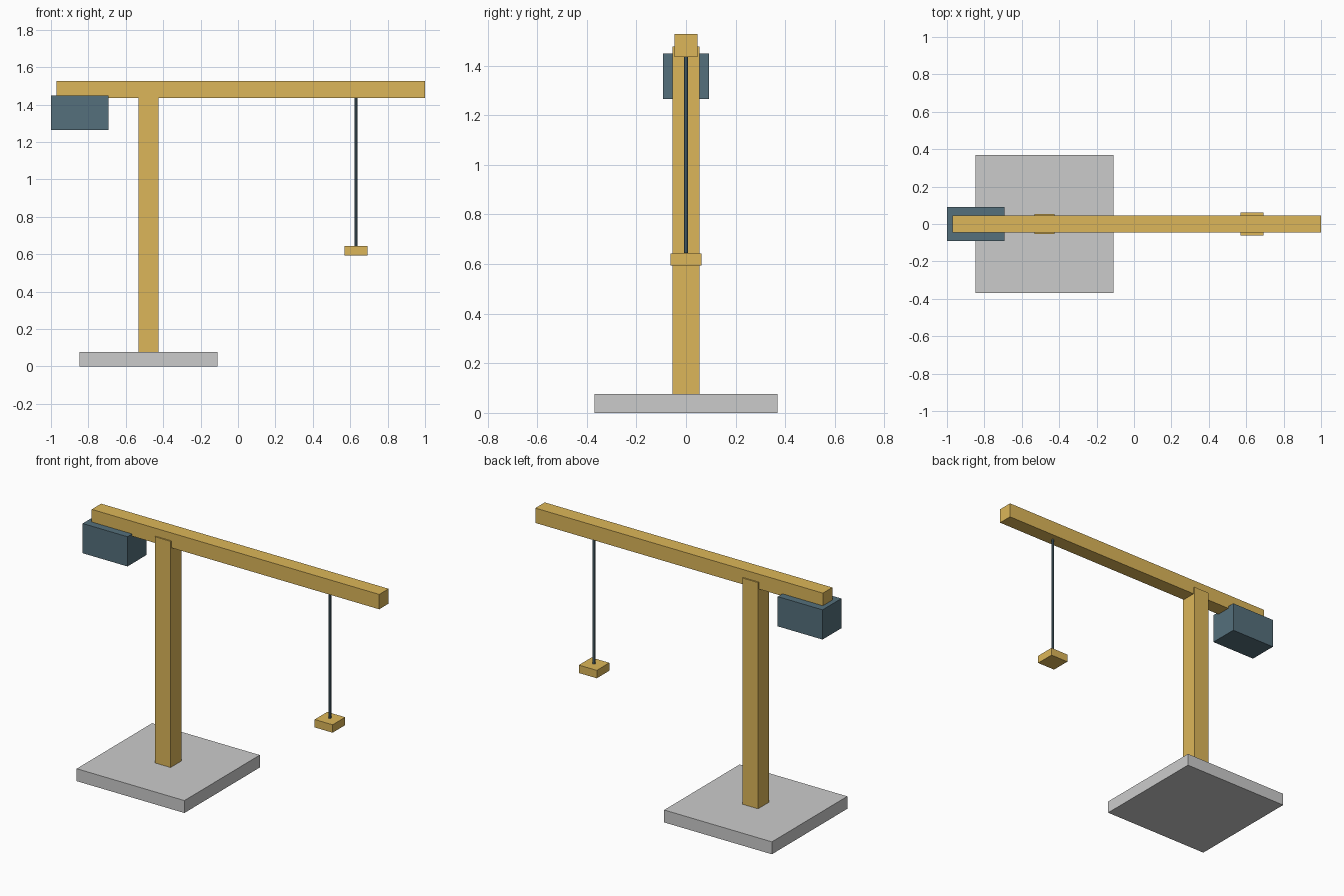
import bpy

if "Cube" in bpy.data.objects:
    bpy.data.objects.remove(bpy.data.objects["Cube"])


def material(name, color):
    m = bpy.data.materials.new(name)
    m.diffuse_color = color
    m.use_nodes = True
    m.node_tree.nodes["Principled BSDF"].inputs["Base Color"].default_value = m.diffuse_color
    return m


YELLOW = material("yellow_paint", (0.72, 0.47, 0.10, 1))
STEEL = material("dark_steel", (0.09, 0.16, 0.20, 1))
MAST_X, HOOK_X = -0.478, 0.63


def box(name, x, z, half_y, mat=None):
    """Box spanning x and z ranges, symmetric in y."""
    bpy.ops.mesh.primitive_cube_add(size=1, location=(sum(x) / 2, 0, sum(z) / 2))
    ob = bpy.context.object
    ob.name = name
    ob.scale = (x[1] - x[0], 2 * half_y, z[1] - z[0])
    bpy.ops.object.transform_apply(location=False, rotation=False, scale=True)
    if mat:
        ob.data.materials.append(mat)
    return ob


# Ground slab
box("base_slab", (MAST_X - 0.369, MAST_X + 0.369), (0, 0.077), 0.369)

# Mast and horizontal jib
box("mast", (MAST_X - 0.054, MAST_X + 0.054), (0.077, 1.478), 0.054, YELLOW)
box("jib", (-0.97, 1.0), (1.435, 1.527), 0.046, YELLOW)

# Counterweight under the short end
box("counterweight", (-1.0, -0.693), (1.265, 1.449), 0.092, STEEL)

# Hoist cable
top, bottom = 1.437, 0.645
bpy.ops.mesh.primitive_cylinder_add(vertices=8, radius=0.008, depth=top - bottom,
                                    location=(HOOK_X, 0, (top + bottom) / 2))
cable = bpy.context.object
cable.name = "hoist_cable"
cable.data.materials.append(STEEL)

# Hook block
box("hook_block", (HOOK_X - 0.0615, HOOK_X + 0.0615), (0.594, 0.643), 0.0615, YELLOW)
